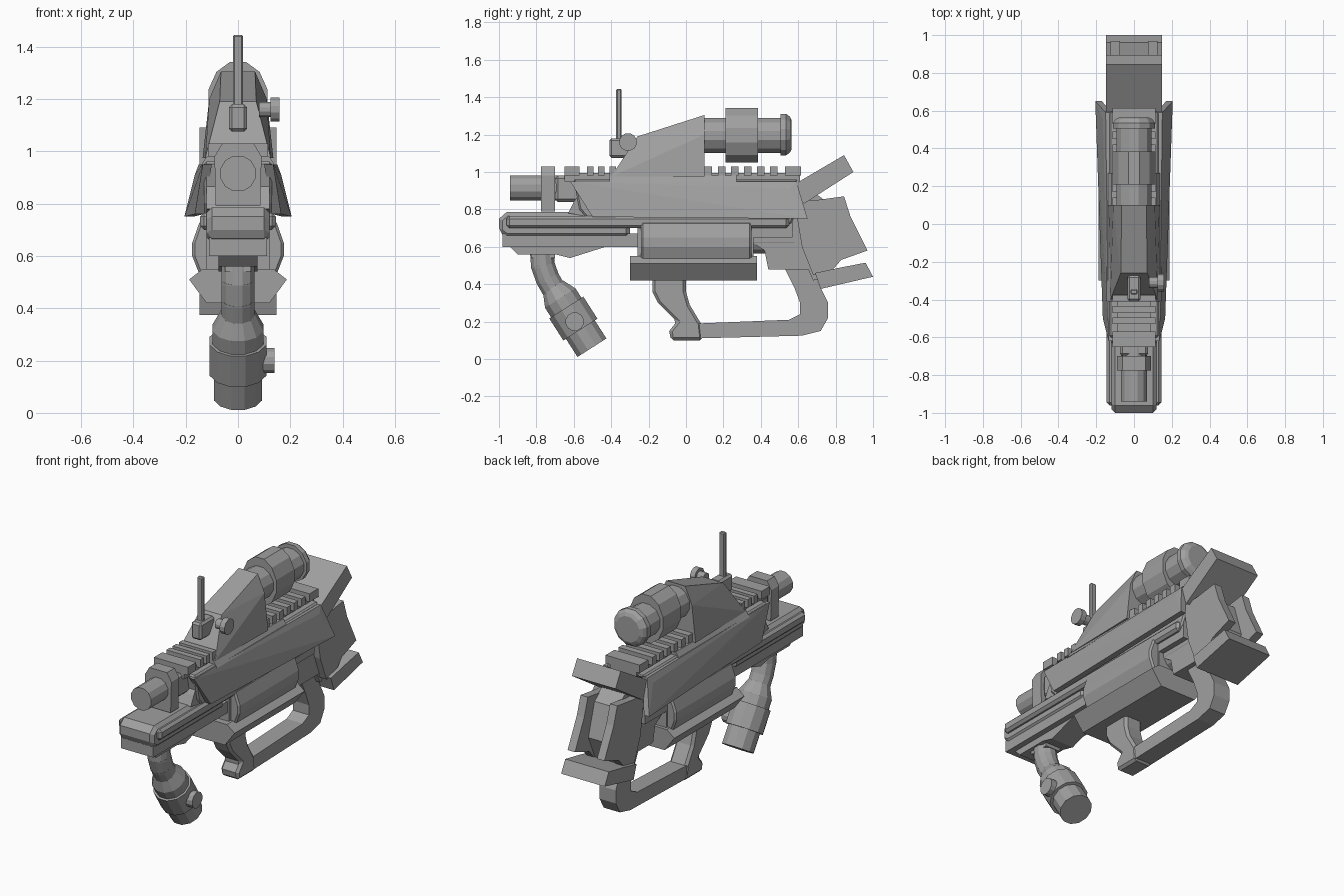
import bpy, bmesh, math
from mathutils import Vector

old = bpy.data.objects.get("Cube")
if old:
    bpy.data.objects.remove(old, do_unlink=True)

grey = bpy.data.materials.new("gunmetal_grey")
grey.use_nodes = True
grey.diffuse_color = (.35, .35, .35, 1)
grey.node_tree.nodes["Principled BSDF"].inputs["Base Color"].default_value = (.35, .35, .35, 1)


def finish(name, bm, bevel=0):
    """Turn a bmesh into a flat shaded object, optionally with chamfered edges."""
    bmesh.ops.recalc_face_normals(bm, faces=bm.faces[:])
    mesh = bpy.data.meshes.new(name)
    bm.to_mesh(mesh)
    bm.free()
    mesh.materials.append(grey)
    obj = bpy.data.objects.new(name, mesh)
    bpy.context.collection.objects.link(obj)
    if bevel:
        mod = obj.modifiers.new("chamfer", "BEVEL")
        mod.width = bevel
        mod.segments = 1
        mod.limit_method = "ANGLE"
        mod.angle_limit = math.radians(50)
    return obj


def extrude(name, points, offset, bevel=0):
    """Extrude a closed outline of 3D points by an offset."""
    bm = bmesh.new()
    face = bm.faces.new([bm.verts.new(p) for p in points])
    made = bmesh.ops.extrude_face_region(bm, geom=[face])["geom"]
    moved = [v for v in made if isinstance(v, bmesh.types.BMVert)]
    bmesh.ops.translate(bm, verts=moved, vec=offset)
    return finish(name, bm, bevel)


def side_shape(name, outline, half, bevel=0, centre=0):
    """Side outline in (y, z), given width across x."""
    return extrude(name, [(centre - half, y, z) for y, z in outline], (half * 2, 0, 0), bevel)


def front_shape(name, half_outline, start, end, bevel=0):
    """Mirrored half outline in (x, z), run along y."""
    pts = half_outline + [(-x, z) for x, z in reversed(half_outline)]
    return extrude(name, [(x, start, z) for x, z in pts], (0, end - start, 0), bevel)


def box(name, half, y0, y1, z0, z1, bevel=0):
    return side_shape(name, [(y0, z0), (y1, z0), (y1, z1), (y0, z1)], half, bevel)


def hull(name, points):
    bm = bmesh.new()
    verts = [bm.verts.new(p) for p in points]
    bmesh.ops.convex_hull(bm, input=verts)
    return finish(name, bm)


def lathe(name, start, direction, rings, sides=12, squash=1):
    """Stack of (distance, radius) rings along an axis, with closed ends."""
    bm = bmesh.new()
    axis = Vector(direction).normalized()
    u = Vector((1, 0, 0)) if abs(axis.x) < .5 else Vector((0, 1, 0))
    v = axis.cross(u)
    loops = []
    for dist, rad in rings:
        centre = Vector(start) + axis * dist
        angles = [math.tau * (i + .5) / sides for i in range(sides)]
        loops.append([bm.verts.new(centre + u * rad * squash * math.cos(a) + v * rad * math.sin(a))
                      for a in angles])
    for a, b in zip(loops, loops[1:]):
        for i in range(sides):
            j = (i + 1) % sides
            bm.faces.new((a[i], a[j], b[j], b[i]))
    bm.faces.new(loops[0])
    bm.faces.new(loops[-1])
    return finish(name, bm)


BACK = (0, 1, 0)

# Receiver core and its flared side plates
side_shape("receiver", [(-.6, .95), (-.57, .8), (-.5, .72), (.56, .72), (.6, .8), (.56, .9),
                        (.6, .96), (-.6, .96)], .13, .02)
for sign, label in ((1, "left"), (-1, "right")):
    plate = [(-.62, .95, .135), (-.5, .76, .165), (.65, .75, .205), (.555, .91, .165), (.59, .95, .15)]
    hull(label + "_side_plate", [(sign * (x - d), y, z) for y, z, x in plate for d in (0, .035)])
front_shape("receiver_top", [(.145, .94), (.12, .98)], -.41, .27)

# Accessory rail with teeth
box("top_rail", .09, -.65, .61, .95, .995)
teeth = [(-.65, -.57), (.53, .615)]
teeth += [(s, s + .035) for s in (-.53, -.47, -.41)]
teeth += [(.1 + .07 * i, .14 + .07 * i) for i in range(6)]
for i, (a, b) in enumerate(teeth):
    box(f"rail_tooth_{i}", .115, a, b, .98, 1.03)

# Barrel and its clamp
lathe("barrel", (0, -.94, .915), BACK, [(0, .07), (.4, .07)])
front_shape("barrel_clamp", [(.085, .79), (.09, .98), (.06, 1.03)], -.775, -.7)
box("barrel_collar", .075, -.7, -.56, .84, .98, .015)
side_shape("barrel_shroud", [(-.63, .78), (-.6, .84), (-.56, .9), (-.4, .9), (-.4, .74)], .12)

# Forend
side_shape("forend_nose", [(-1, .68), (-1, .75), (-.96, .785), (-.3, .785), (-.3, .65), (-.96, .65)], .12, .02)
box("forend_side_rails", .145, -.96, .55, .7, .765, .015)
box("forend_lower_rail", .11, -.98, -.25, .6, .67)
side_shape("forend_belly", [(-.97, .63), (-.9, .56), (-.7, .56), (-.62, .54), (-.43, .6), (-.25, .6),
                            (-.25, .66), (-.97, .66)], .075)
box("rear_side_rail", .12, .34, .57, .65, .74)

# Energy cell housing under the receiver
front_shape("cell_housing", [(.14, .51), (.175, .6), (.175, .65), (.145, .735)], -.24, .35, .01)
front_shape("cell_cradle", [(.12, .42), (.187, .51), (.135, .55)], -.3, .38)
box("cradle_bridge", .12, -.26, .36, .5, .72)
lathe("rear_cylinder", (0, .34, .65), BACK, [(0, .09), (.24, .09)])

# Pistol grip and guard loop
side_shape("pistol_grip", [(-.18, .44), (-.18, .36), (-.15, .3), (-.05, .2), (-.09, .15), (-.08, .1), (.09, .1),
                           (.08, .19), (.02, .29), (0, .36), (0, .44)], .06, .015)
side_shape("guard_loop", [(.04, .11), (.62, .125), (.72, .15), (.76, .22), (.76, .3), (.71, .4),
                          (.65, .6), (.62, .75), (.54, .75), (.52, .5), (.58, .38), (.61, .3),
                          (.61, .24), (.55, .21), (.06, .19)], .055)
side_shape("rear_frame", [(.35, .66), (.36, .62), (.42, .58), (.44, .48), (.7, .48), (.64, .62), (.62, .75),
                          (.5, .75)], .085)

# Shoulder stock: two flanges, side cheeks and a recessed core
side_shape("stock_upper_flange", [(.555, .92), (.845, 1.09), (.895, 1), (.63, .83)], .148)
side_shape("stock_lower_flange", [(.72, .375), (1, .44), (.96, .515), (.83, .49), (.69, .46)], .148)
cheek = [(.58, .84), (.7, .85), (.845, .87), (.88, .76), (.97, .58), (.83, .53), (.77, .46), (.68, .45), (.62, .6)]
for sign, label in ((1, "left"), (-1, "right")):
    side_shape(label + "_stock_cheek", cheek, .025, centre=sign * .1)
side_shape("stock_core", [(.55, .85), (.7, .88), (.78, .82), (.84, .62), (.76, .44), (.68, .42), (.6, .6)], .08)

# Scope mount, tube and rings
mount = [(-.4, .975, .125), (.1, .975, .135), (-.35, 1.05, .105), (.1, 1.2, .11), (-.26, 1.19, .07),
         (.1, 1.305, .065)]
hull("scope_mount", [(s * x, y, z) for y, z, x in mount for s in (1, -1)])
lathe("scope_tube", (0, .08, 1.195), BACK, [(0, .097), (.44, .097)])
lathe("scope_ring", (0, .21, 1.197), BACK, [(0, .15), (.175, .15)], 12, .78)
lathe("scope_eyepiece", (0, .505, 1.2), BACK, [(0, .115), (.03, .115), (.05, .1), (.06, .08)])

# Front sight and scope adjustment knob
box("sight_base", .035, -.41, -.27, 1.075, 1.18, .012)
box("sight_post", .019, -.373, -.345, 1.15, 1.445, .006)
lathe("scope_knob", (.08, -.31, 1.16), (1, 0, 0), [(0, .03), (.045, .03), (.045, .048), (.078, .048)])

# Hanging lamp on a bent neck
box("lamp_mount", .05, -.83, -.7, .54, .6)
bm_path = [(-.77, .57), (-.765, .5), (-.74, .43), (-.7, .36)]
for i, (a, b) in enumerate(zip(bm_path, bm_path[1:])):
    d = Vector((0, b[0] - a[0], b[1] - a[1]))
    lathe(f"lamp_neck_{i}", (0, *a), d, [(-.01, .066), (d.length + .01, .066)])
lathe("lamp_body", (0, -.71, .385), (0, .53, -.83),
      [(0, .066), (.07, .1), (.13, .1), (.13, .112), (.27, .112), (.27, .095), (.385, .095)])
lathe("lamp_knob", (.09, -.595, .2), (1, 0, 0), [(0, .05), (.05, .05)])
